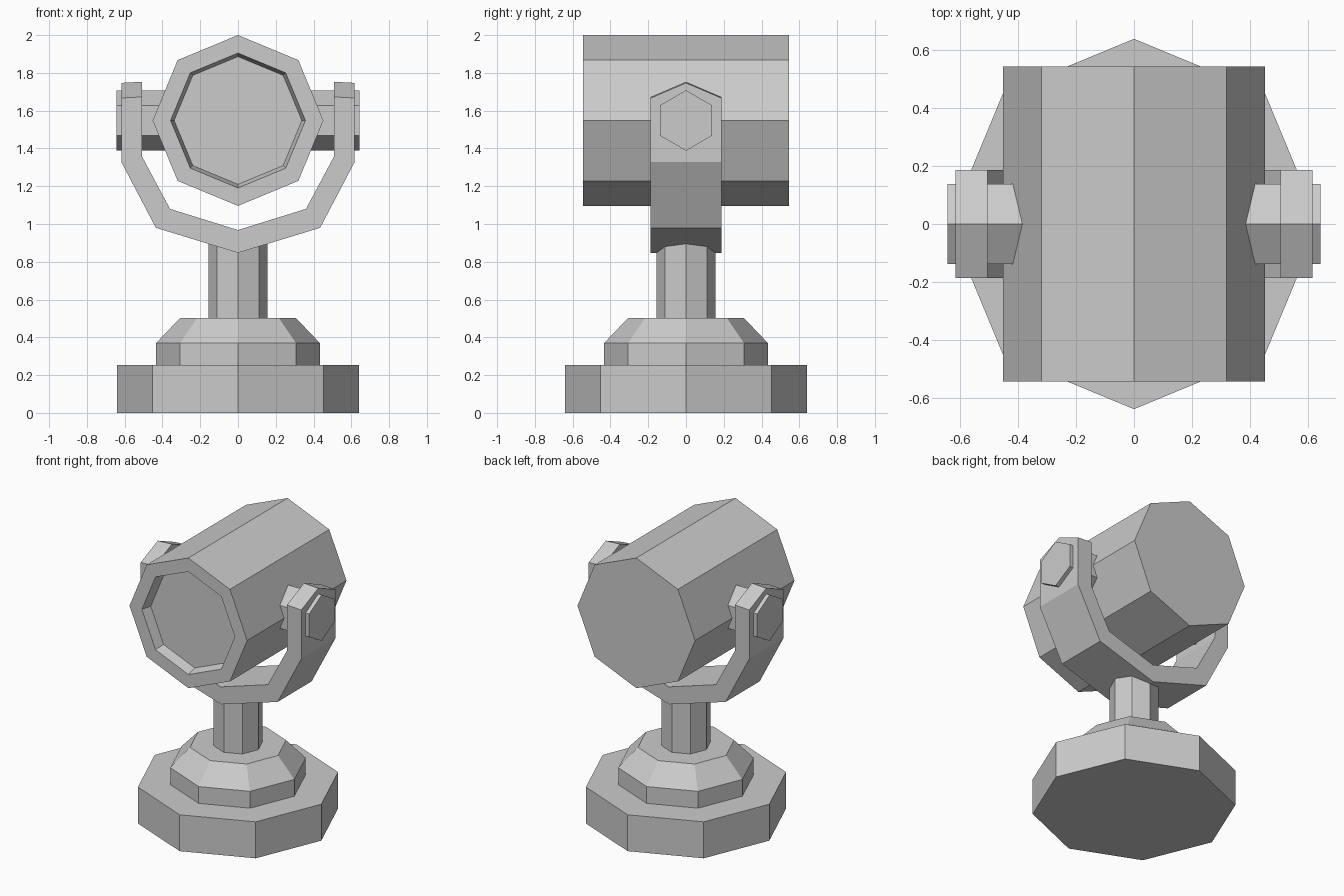
import bpy
import bmesh
from math import cos, sin, pi
from mathutils import Matrix

cube = bpy.data.objects.get("Cube")
if cube:
    bpy.data.objects.remove(cube, do_unlink=True)

GREY = (0.6, 0.6, 0.6, 1.0)
metal = bpy.data.materials.new("plain grey")
metal.use_nodes = True
metal.diffuse_color = GREY
metal.node_tree.nodes["Principled BSDF"].inputs["Base Color"].default_value = GREY


def finish(name, bm):
    bmesh.ops.recalc_face_normals(bm, faces=bm.faces)
    mesh = bpy.data.meshes.new(name)
    bm.to_mesh(mesh)
    bm.free()
    mesh.materials.append(metal)
    obj = bpy.data.objects.new(name, mesh)
    bpy.context.collection.objects.link(obj)
    return obj


def lathe(name, profile, sides=8, matrix=Matrix()):
    """Capped faceted solid from (radius, height) rings."""
    bm = bmesh.new()
    rings = []
    for r, h in profile:
        angles = [2 * pi * i / sides for i in range(sides)]
        rings.append([bm.verts.new((r * cos(a), r * sin(a), h)) for a in angles])
    for low, high in zip(rings, rings[1:]):
        for i in range(sides):
            j = (i + 1) % sides
            bm.faces.new((low[i], low[j], high[j], high[i]))
    bm.faces.new(rings[0])
    bm.faces.new(rings[-1])
    bm.transform(matrix)
    return finish(name, bm)


# Stand
lathe("base_plate", [(0.64, 0), (0.64, 0.253)])
lathe("base_collar", [(0.433, 0.24), (0.433, 0.37), (0.307, 0.502)])
lathe("post", [(0.156, 0.49), (0.156, 0.92)])

# Lamp drum with a shallow tapered recess at the front
PIVOT_Z = 1.548
to_front = Matrix.Translation((0, 0, PIVOT_Z)) @ Matrix.Rotation(pi / 2, 4, "X")
lathe("lamp_drum", [(0.452, -0.545), (0.452, 0.545), (0.357, 0.545), (0.338, 0.475)],
      matrix=to_front)

# Hexagonal pivots through the yoke arms
for side, label in ((1, "left"), (-1, "right")):
    to_side = Matrix.Translation((0, 0, PIVOT_Z)) @ Matrix.Rotation(side * pi / 2, 4, "Y")
    lathe(label + "_pivot", [(0.16, 0.36), (0.16, 0.644)], 6, to_side)


# Yoke: a bent strap with pointed arm ends
def build_yoke(half_depth=0.187, rise=0.08):
    half = [((0.435, 0.98), (0.36, 1.08)),
            ((0.617, 1.327), (0.507, 1.355)),
            ((0.617, 1.667), (0.507, 1.673))]
    mirrored = [((-a, b), (-c, d)) for (a, b), (c, d) in reversed(half)]
    path = mirrored + [((0, 0.847), (0, 0.968))] + half
    bm = bmesh.new()
    rows = []
    for outer, inner in path:
        corners = ((outer, -1), (inner, -1), (inner, 1), (outer, 1))
        rows.append([bm.verts.new((p[0], s * half_depth, p[1])) for p, s in corners])
    for a, b in zip(rows, rows[1:]):
        for i in range(4):
            j = (i + 1) % 4
            bm.faces.new((a[i], a[j], b[j], b[i]))
    for front_out, front_in, back_in, back_out in (rows[0], rows[-1]):
        ridge_out = bm.verts.new((front_out.co.x, 0, front_out.co.z + rise))
        ridge_in = bm.verts.new((front_in.co.x, 0, front_in.co.z + rise))
        bm.faces.new((front_out, front_in, ridge_in, ridge_out))
        bm.faces.new((back_in, back_out, ridge_out, ridge_in))
        bm.faces.new((front_out, ridge_out, back_out))
        bm.faces.new((front_in, back_in, ridge_in))
    bmesh.ops.dissolve_limit(bm, angle_limit=0.01, verts=bm.verts, edges=bm.edges)
    return finish("yoke", bm)


build_yoke()
